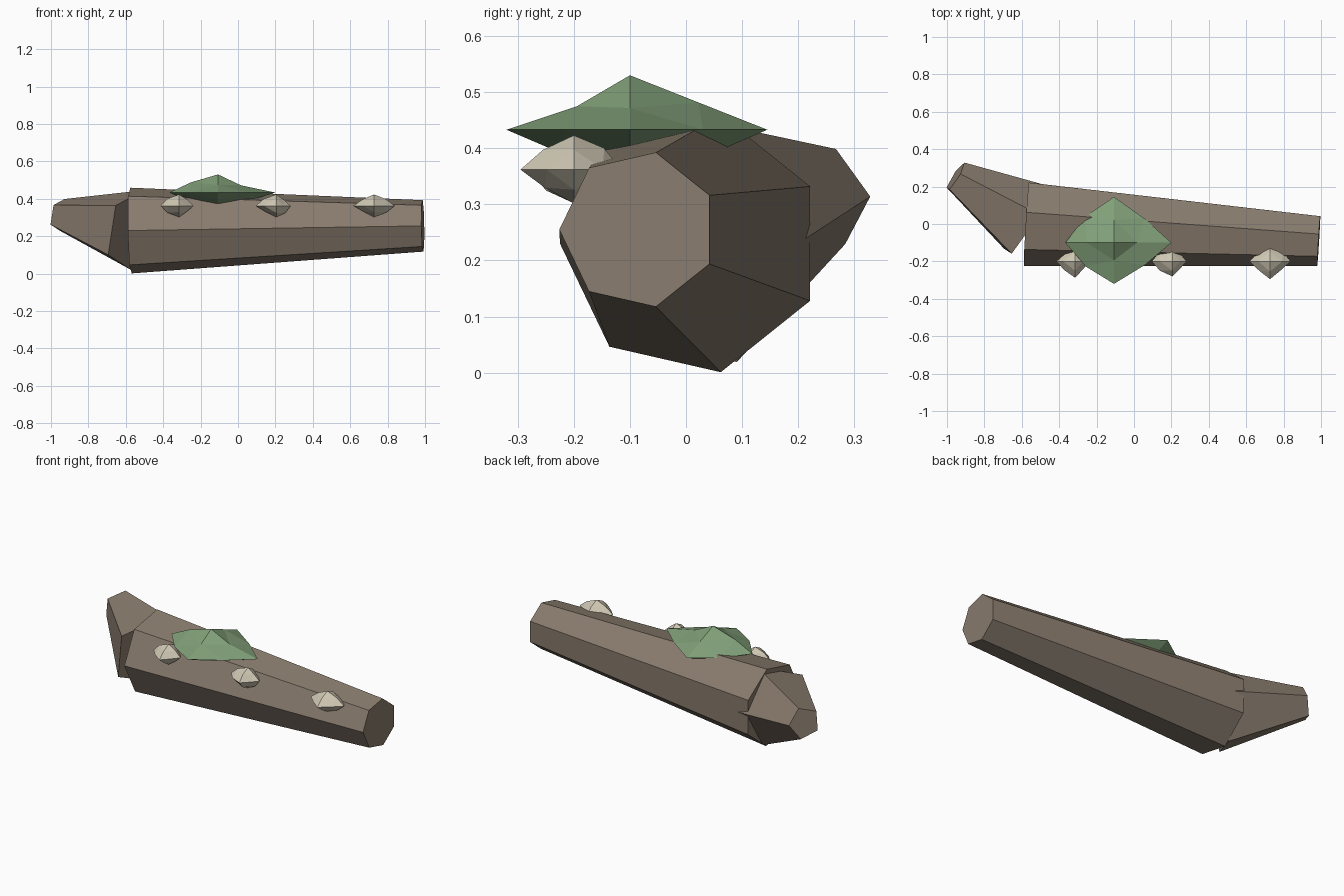
import bpy, bmesh, random
from math import cos, sin, pi
from mathutils import Vector

if "Cube" in bpy.data.objects:
    bpy.data.objects.remove(bpy.data.objects["Cube"])

random.seed(4)


def material(name, rgb):
    m = bpy.data.materials.new(name)
    m.diffuse_color = (*rgb, 1)
    m.use_nodes = True
    m.node_tree.nodes["Principled BSDF"].inputs["Base Color"].default_value = m.diffuse_color
    return m


BARK = material("bark", (0.25, 0.20, 0.155))
MOSS = material("moss", (0.22, 0.35, 0.19))
FUNGUS = material("fungus", (0.63, 0.58, 0.46))


def finish(bm, name, mat):
    bmesh.ops.recalc_face_normals(bm, faces=bm.faces)
    me = bpy.data.meshes.new(name)
    bm.to_mesh(me)
    bm.free()
    me.materials.append(mat)
    bpy.context.collection.objects.link(bpy.data.objects.new(name, me))


def tapered(name, p0, p1, r0, r1, sides, mat):
    """Capped tapered prism whose first corner points level, sideways from the axis."""
    p0, p1 = Vector(p0), Vector(p1)
    axis = (p1 - p0).normalized()
    side = axis.cross(Vector((0, 0, 1))).normalized()
    up = side.cross(axis)
    bm = bmesh.new()
    rings = []
    for p, r in ((p0, r0), (p1, r1)):
        rings.append([bm.verts.new(p + r * (cos(2 * pi * i / sides) * side + sin(2 * pi * i / sides) * up))
                      for i in range(sides)])
    a, b = rings
    for i in range(sides):
        j = (i + 1) % sides
        bm.faces.new((a[i], a[j], b[j], b[i]))
    bm.faces.new(a)
    bm.faces.new(b)
    finish(bm, name, mat)


def clump(name, centre, reach, mids, mat):
    """Once-subdivided octahedron; reach = +x,-x,+y,-y,+z,-z; mids scale the edge points."""
    axes = [Vector(v) for v in ((1, 0, 0), (-1, 0, 0), (0, 1, 0), (0, -1, 0), (0, 0, 1), (0, 0, -1))]
    bm = bmesh.new()
    target = {}
    for d, r in zip(axes, reach):
        target[bm.verts.new(d)] = d * r
    pairs = [(i, j) for i in range(6) for j in range(i + 1, 6) if i // 2 != j // 2]
    for (i, j), f in zip(pairs, mids):
        v = bm.verts.new((axes[i] + axes[j]).normalized())
        target[v] = f * (axes[i] * reach[i] + axes[j] * reach[j])
    bmesh.ops.convex_hull(bm, input=bm.verts[:])
    for v, co in target.items():
        v.co = Vector(centre) + co
    finish(bm, name, mat)


# fallen trunk and broken limb sharing the thick end
BASE = (-0.575, 0.01, 0.23)
tapered("log_trunk", BASE, (0.988, -0.085, 0.255), 0.235, 0.141, 7, BARK)
tapered("broken_limb", (-0.575, 0.01, 0.232), (-0.955, 0.252, 0.314), 0.228, 0.0905, 5, BARK)

# moss patch (mids: +x with +y,-y,+z,-z; -x likewise; +y with +z,-z; -y likewise)
clump("moss_patch", (-0.107, -0.1, 0.433), (0.307, 0.26, 0.245, 0.22, 0.097, 0.077),
      (0.53, 0.54, 0.40, 0.55, 0.58, 0.58, 0.56, 0.58, 0.50, 0.58, 0.43, 0.55), MOSS)

# row of shelf fungi along the front
for n, (x, left, right, front) in enumerate(((-0.315, 0.1, 0.078, 0.087),
                                             (0.205, 0.11, 0.076, 0.08),
                                             (0.727, 0.109, 0.11, 0.095)), 1):
    clump(f"shelf_fungus_{n}", (x, -0.2, 0.362), (right, left, 0.085, front, 0.061, 0.06),
          [random.uniform(0.5, 0.64) for _ in range(12)], FUNGUS)
